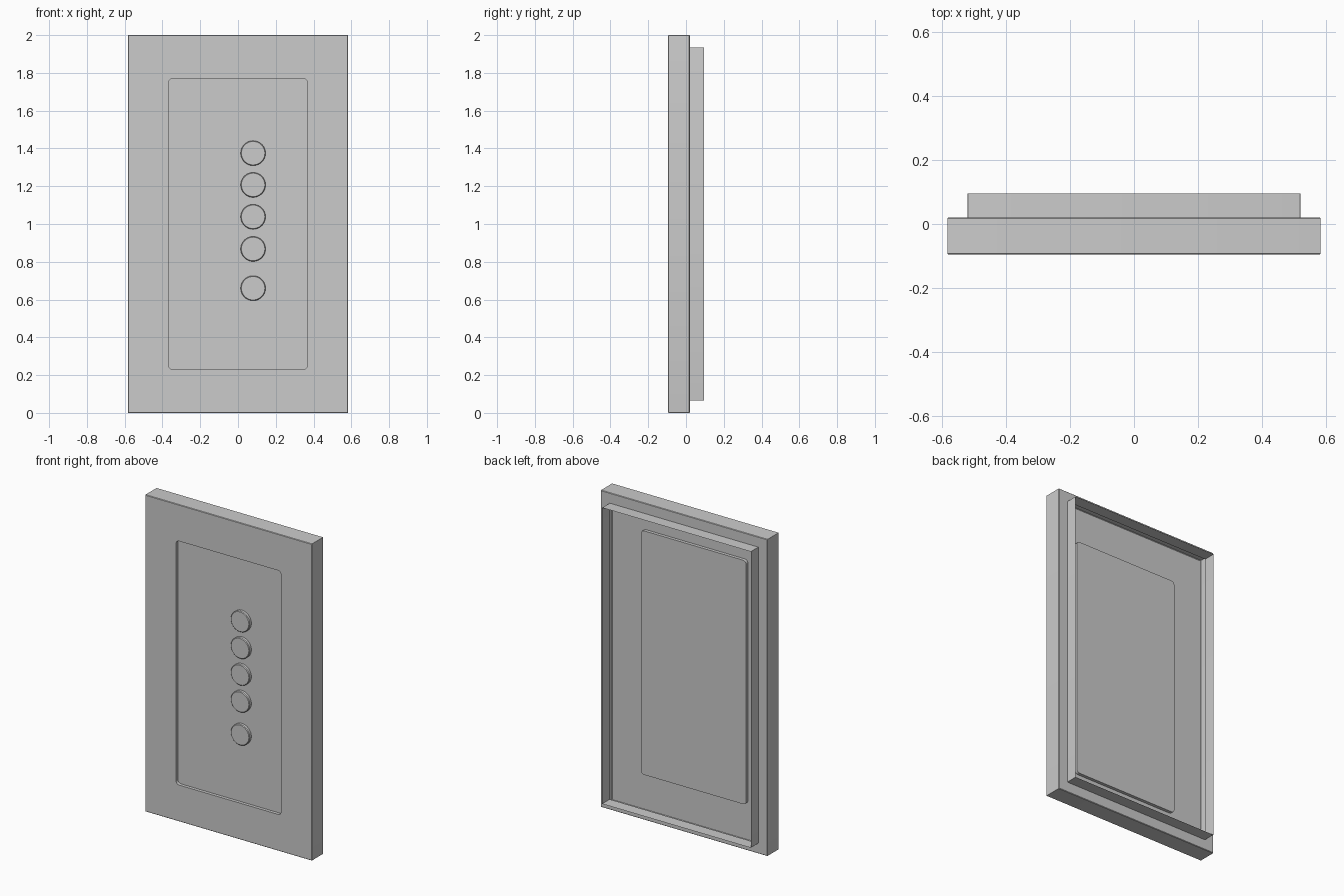
import bpy, bmesh, math

if "Cube" in bpy.data.objects:
    bpy.data.objects.remove(bpy.data.objects["Cube"])

Z_MID = 1.0


def rounded_rect(hw, hh, r, y, cx=0.0, cz=Z_MID, seg=5):
    """Counter-clockwise loop in the XZ plane as seen from the front."""
    pts = []
    for k, (sx, sz) in enumerate([(1, -1), (1, 1), (-1, 1), (-1, -1)]):
        for s in range(seg + 1):
            a = math.radians(-90 + 90 * k + 90 * s / seg)
            pts.append((cx + sx * (hw - r) + r * math.cos(a), y,
                        cz + sz * (hh - r) + r * math.sin(a)))
    return pts


def circle(r, y, cx, cz, n=40):
    return [(cx + r * math.cos(2 * math.pi * i / n), y,
             cz + r * math.sin(2 * math.pi * i / n)) for i in range(n)]


def loft(name, loops, cap=False):
    """Skin a stack of loops running from back to front."""
    bm = bmesh.new()
    rings = [[bm.verts.new(p) for p in loop] for loop in loops]
    n = len(rings[0])
    for a, b in zip(rings, rings[1:]):
        for i in range(n):
            j = (i + 1) % n
            bm.faces.new((a[i], a[j], b[j], b[i]))
    if cap:
        bm.faces.new(rings[-1])
    me = bpy.data.meshes.new(name)
    bm.to_mesh(me)
    bm.free()
    ob = bpy.data.objects.new(name, me)
    bpy.context.collection.objects.link(ob)
    bpy.context.view_layer.objects.active = ob
    ob.select_set(True)
    bpy.ops.object.shade_smooth_by_angle(angle=math.radians(30))
    ob.select_set(False)
    return ob


FRONT, BACK, FLANGE, PANEL = -0.095, 0.095, 0.02, -0.075
BEV = 0.003

# Thin open rim at the rear
loft("rear_rim", [rounded_rect(0.519, 0.935, 0.001, BACK),
                  rounded_rect(0.519, 0.935, 0.001, FLANGE)])

# Hollow face plate: rear flange, sides, front, and walls of the recess
loft("face_plate", [
    rounded_rect(0.519, 0.935, 0.001, FLANGE),
    rounded_rect(0.582 - BEV, 1 - BEV, 0.001, FLANGE),
    rounded_rect(0.582, 1.0, 0.002, FLANGE - BEV),
    rounded_rect(0.582, 1.0, 0.002, FRONT + BEV),
    rounded_rect(0.582 - BEV, 1 - BEV, 0.001, FRONT),
    rounded_rect(0.367, 0.77, 0.022, FRONT),
    rounded_rect(0.367, 0.77, 0.022, PANEL),
])

# Recessed control panel
loft("control_panel", [rounded_rect(0.367, 0.77, 0.022, PANEL)], cap=True)

# Round push buttons
for i, z in enumerate([1.375, 1.207, 1.038, 0.868, 0.66]):
    loft(f"button_{i + 1}", [
        circle(0.066, PANEL, 0.08, z),
        circle(0.066, FRONT + 0.004, 0.08, z),
        circle(0.062, FRONT, 0.08, z),
    ], cap=True)
